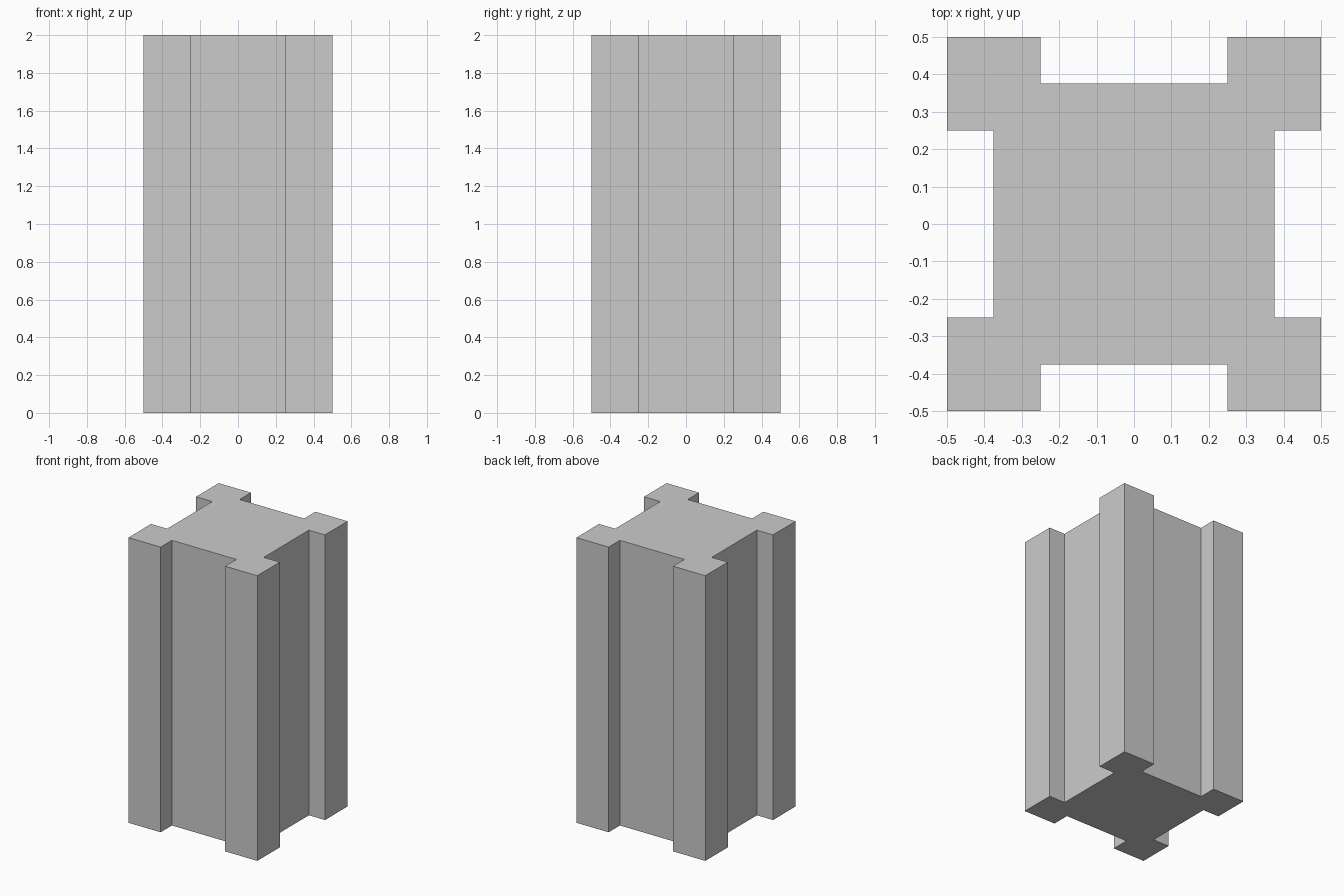
import bpy
import bmesh
from mathutils import Matrix, Vector

if "Cube" in bpy.data.objects:
    bpy.data.objects.remove(bpy.data.objects["Cube"])

HALF, GROOVE, INNER, HEIGHT = 0.5, 0.25, 0.375, 2.0

# One corner and its groove edge, turned four times into the cross-section
quarter = [(INNER, GROOVE), (HALF, GROOVE), (HALF, HALF), (GROOVE, HALF), (GROOVE, INNER)]
corner = [(INNER, GROOVE), (HALF, GROOVE), (HALF, HALF), (GROOVE, HALF), (GROOVE, INNER)]
profile = []
for turn in range(4):
    for x, y in corner:
        for _ in range(turn):
            x, y = -y, x
        profile.append((x, y, 0.0))

# Grooved pillar: extrude the cross-section to full height
bm = bmesh.new()
base = bm.faces.new([bm.verts.new(p) for p in profile])
top = bmesh.ops.extrude_face_region(bm, geom=[base], use_keep_orig=True)["geom"]
bmesh.ops.translate(bm, vec=(0, 0, HEIGHT),
                    verts=[g for g in top if isinstance(g, bmesh.types.BMVert)])
bmesh.ops.recalc_face_normals(bm, faces=bm.faces)

mesh = bpy.data.meshes.new("grooved_pillar")
bm.to_mesh(mesh)
bm.free()
bpy.context.collection.objects.link(bpy.data.objects.new("grooved_pillar", mesh))
